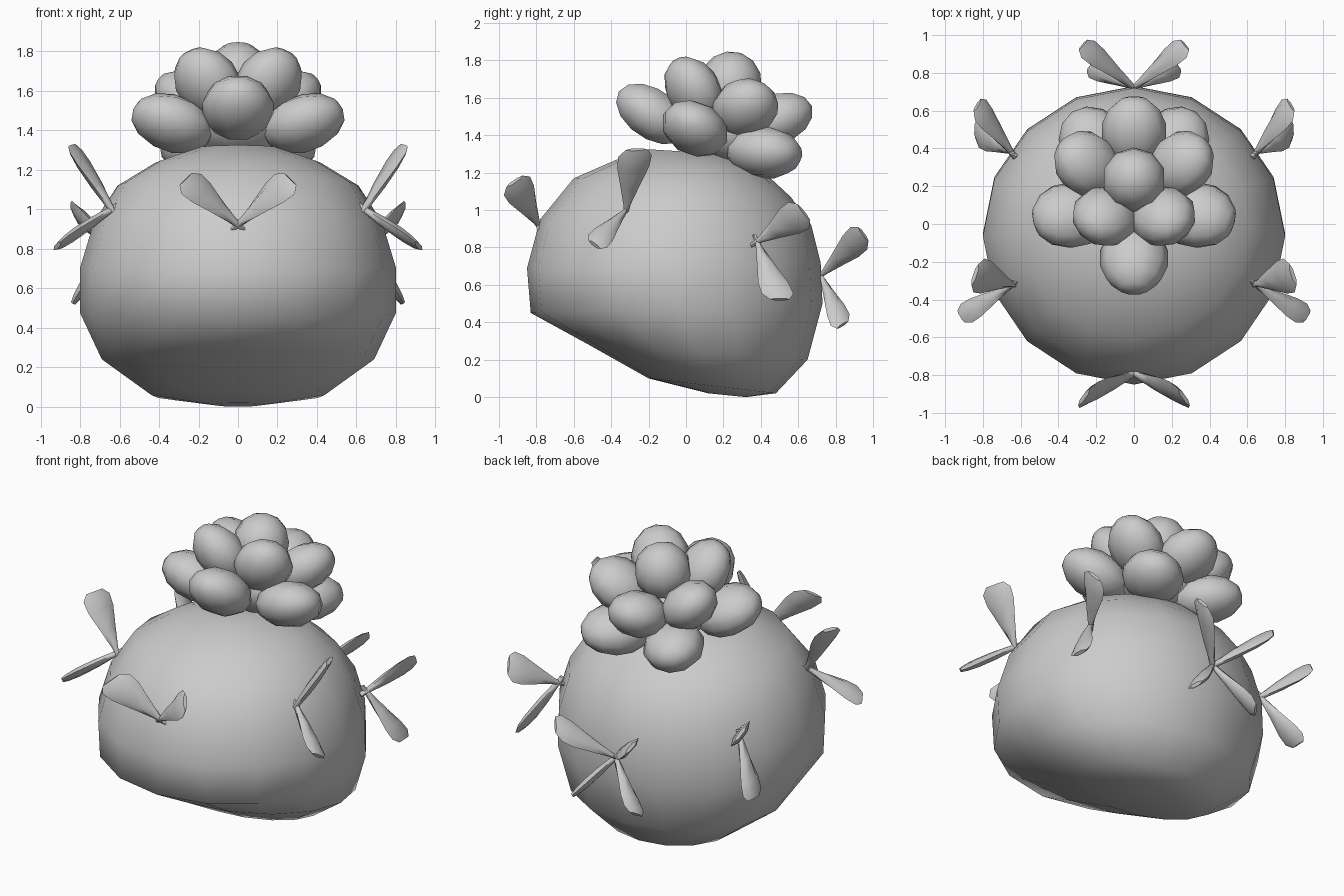
import bpy, bmesh, math
from mathutils import Vector, Matrix

if "Cube" in bpy.data.objects:
    bpy.data.objects.remove(bpy.data.objects["Cube"])


def finish(bm, name, angle=180):
    bmesh.ops.recalc_face_normals(bm, faces=bm.faces)
    me = bpy.data.meshes.new(name)
    bm.to_mesh(me)
    bm.free()
    ob = bpy.data.objects.new(name, me)
    bpy.context.collection.objects.link(ob)
    bpy.ops.object.select_all(action='DESELECT')
    ob.select_set(True)
    bpy.context.view_layer.objects.active = ob
    bpy.ops.object.shade_smooth_by_angle(angle=math.radians(angle))
    return ob


def skin(bm, rings):
    """Join rings of points into a closed tube."""
    vr = [[bm.verts.new(p) for p in r] for r in rings]
    n = len(vr[0])
    for a, b in zip(vr, vr[1:]):
        for i in range(n):
            bm.faces.new((a[i], a[(i + 1) % n], b[(i + 1) % n], b[i]))
    bm.faces.new(vr[0])
    bm.faces.new(vr[-1])


# Squat bulb body: rings given by front (y, z), back (y, z) and half width
body = [(-.20, 1.325, .20, 1.30, .20), (-.37, 1.27, .42, 1.20, .42),
        (-.60, 1.17, .56, 1.07, .61), (-.78, .95, .67, .92, .73),
        (-.85, .69, .72, .72, .80), (-.83, .45, .73, .50, .80),
        (-.52, .28, .65, .20, .69), (-.20, .10, .48, .02, .44),
        (.12, .02, .32, .0, .12)]
SEG = 16
rings = []
for fy, fz, by, bz, w in body:
    ring = []
    for i in range(SEG):
        a = math.tau * i / SEG
        t = (1 + math.cos(a)) / 2
        ring.append((w * math.sin(a), fy + (by - fy) * t, fz + (bz - fz) * t))
    rings.append(ring)
bm = bmesh.new()
skin(bm, rings)
finish(bm, "bulb_body", 60)

# Flower on top, leaning backwards
TILT = Matrix.Rotation(math.radians(-19), 4, 'X')


def petal(name, centre, angle, radius, lift, size):
    m = (Matrix.Translation(centre) @ TILT
         @ Matrix.Rotation(angle, 4, 'Z')
         @ Matrix.Translation((radius, 0, 0))
         @ Matrix.Rotation(math.radians(-lift), 4, 'Y')
         @ Matrix.Diagonal((*size, 1))
         @ Matrix.Rotation(math.pi / 2, 4, 'Y'))
    bm = bmesh.new()
    bmesh.ops.create_uvsphere(bm, u_segments=10, v_segments=7, radius=1, matrix=m)
    finish(bm, name)


for i in range(5):
    turn = math.tau * i / 5
    petal("outer_petal", (0, .15, 1.40), turn - math.pi / 2, .35, 15, (.215, .185, .14))
    petal("inner_petal", (0, .24, 1.57), turn + math.pi / 2, .26, 40, (.20, .175, .14))
petal("centre_bud", (0, .235, 1.67), 0, 0, 90, (.18, .17, .17))
petal("flower_core", (0, .19, 1.42), 0, 0, 0, (.27, .27, .17))


# Paddle leaves: base point and the two corners of the wide end
def leaf(name, base, a, b):
    base, a, b = Vector(base), Vector(a), Vector(b)
    along, across = (a + b) / 2 - base, (a - b) / 2
    up = along.cross(across).normalized()
    rings = []
    for t, w, th in ((-.12, .12, .015), (.08, .2, .018), (.4, .55, .026),
                     (.75, .95, .026), (.95, 1, .02), (1.06, .62, .012)):
        c = base + along * t
        rings.append([c + across * w * x + up * th * z for x, z in
                      ((1, 0), (.5, .9), (-.5, .9), (-1, 0), (-.5, -.9), (.5, -.9))])
    bm = bmesh.new()
    skin(bm, rings)
    finish(bm, name, 60)


leaves = [
    ("front_leaf", (0, -.79, .92), (.20, -.84, 1.19), (.30, -.98, 1.09)),
    ("side_front_upper_leaf", (.64, -.32, 1.0), (.80, -.18, 1.31), (.86, -.36, 1.30)),
    ("side_front_lower_leaf", (.64, -.32, 1.0), (.93, -.43, .79), (.87, -.53, .86)),
    ("side_back_upper_leaf", (.65, .38, .83), (.85, .56, 1.05), (.79, .67, .91)),
    ("side_back_lower_leaf", (.65, .38, .83), (.83, .41, .54), (.82, .58, .54)),
    ("back_upper_leaf", (0, .72, .65), (.29, .89, .92), (.22, .98, .80)),
    ("back_lower_leaf", (0, .72, .65), (.18, .88, .43), (.25, .78, .37)),
]
for s, tag in ((1, "right_"), (-1, "left_")):
    for name, *pts in leaves:
        leaf(tag + name, *[(s * x, y, z) for x, y, z in pts])
